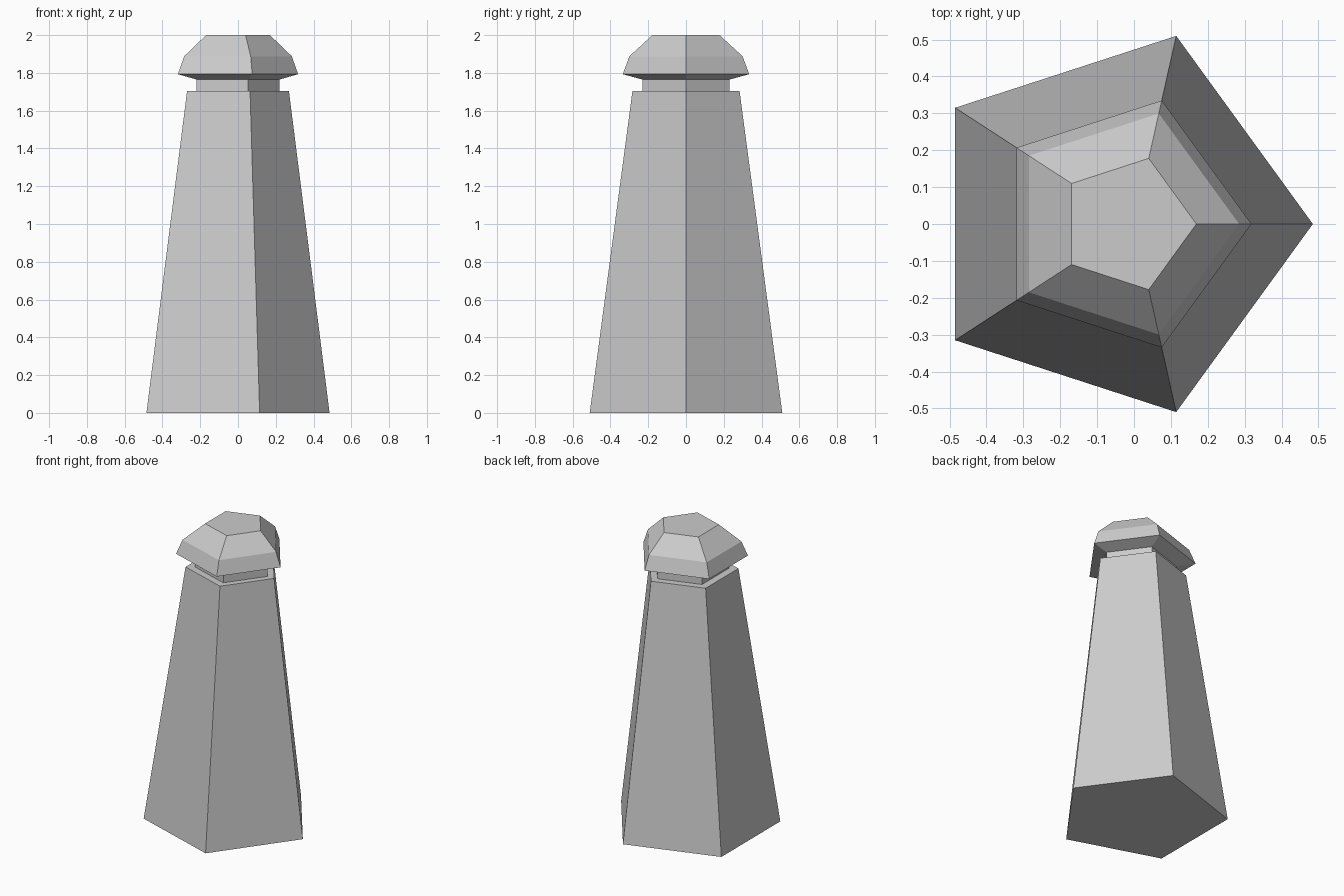
import bpy, bmesh, math

if "Cube" in bpy.data.objects:
    bpy.data.objects.remove(bpy.data.objects["Cube"])

SIDES = 5
SHIFT = (1 - math.cos(math.pi / SIDES)) / 2  # centres the pentagon's bounds


def stacked_pentagons(name, profile, close_bottom=False, close_top=False):
    """Skin a (radius, height) profile with five flat sides."""
    bm = bmesh.new()
    rings = []
    for r, z in profile:
        angles = [2 * math.pi * i / SIDES for i in range(SIDES)]
        rings.append([bm.verts.new((r * (math.cos(a) - SHIFT), r * math.sin(a), z))
                      for a in angles])
    for low, high in zip(rings, rings[1:]):
        for i in range(SIDES):
            j = (i + 1) % SIDES
            bm.faces.new((low[i], low[j], high[j], high[i]))
    if close_bottom:
        bm.faces.new(rings[0][::-1])
    if close_top:
        bm.faces.new(rings[-1])
    mesh = bpy.data.meshes.new(name)
    bm.to_mesh(mesh)
    bm.free()
    obj = bpy.data.objects.new(name, mesh)
    bpy.context.collection.objects.link(obj)
    return obj


# Tapered post with a flat shoulder
stacked_pentagons("post", [(0.536, 0), (0.298, 1.705), (0.243, 1.705)], close_bottom=True)

# Recessed neck
stacked_pentagons("neck", [(0.243, 1.705), (0.243, 1.765)])

# Overhanging faceted cap
stacked_pentagons("cap", [(0.243, 1.765), (0.352, 1.793), (0.315, 1.888), (0.187, 2.0)],
                  close_top=True)
